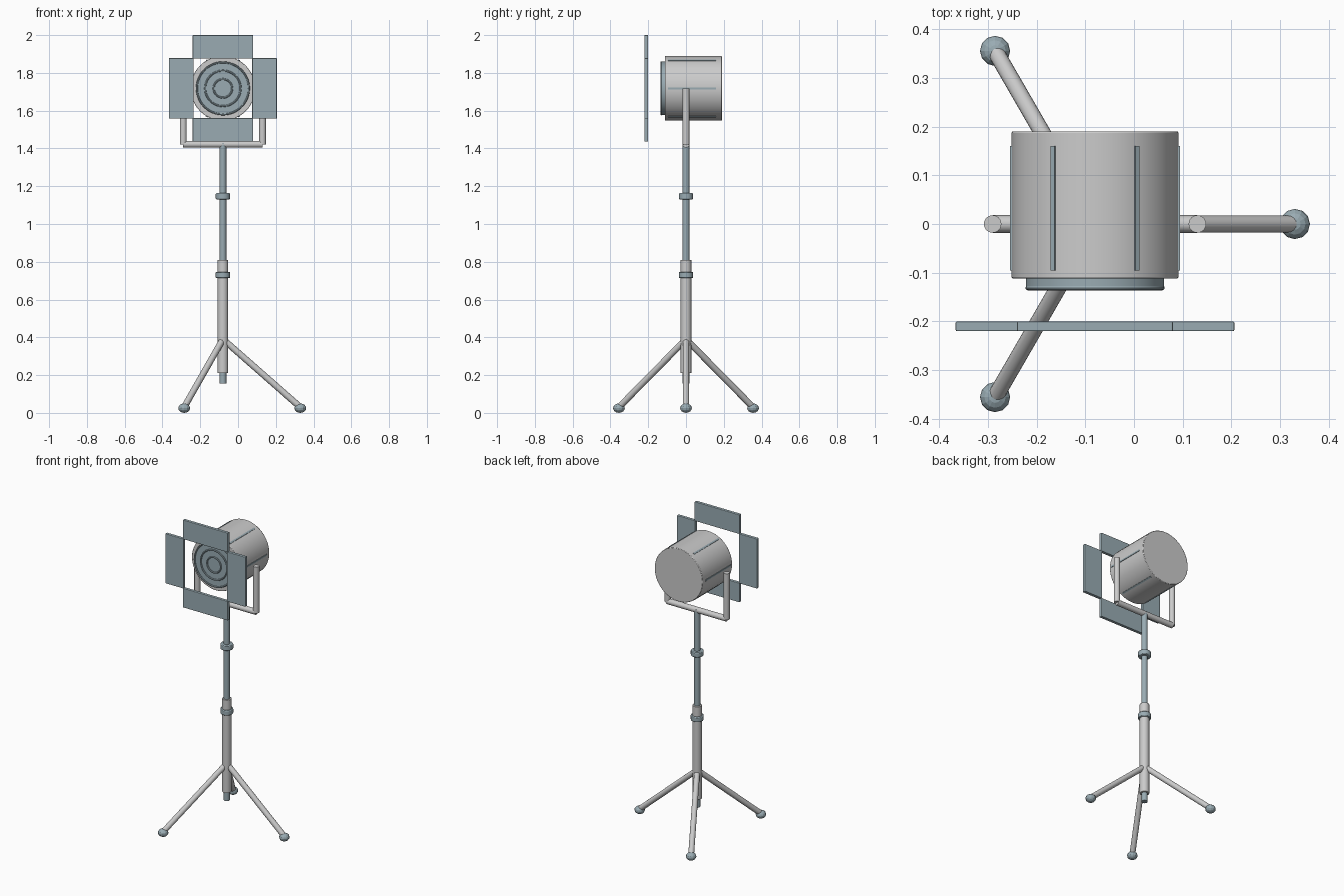
import bpy, math
from mathutils import Vector

if "Cube" in bpy.data.objects:
    bpy.data.objects.remove(bpy.data.objects["Cube"])

CX, HZ = -0.08, 1.718      # stand axis and lamp head height
dark = bpy.data.materials.new("dark_metal")
dark.diffuse_color = (0.32, 0.41, 0.45, 1)
dark.use_nodes = True
dark.node_tree.nodes["Principled BSDF"].inputs["Base Color"].default_value = dark.diffuse_color


def finish(name, mat=None, bevel=0, smooth=True):
    o = bpy.context.object
    o.name = name
    if mat:
        o.data.materials.append(mat)
    if smooth:
        bpy.ops.object.shade_smooth_by_angle(angle=math.radians(35))
    if bevel:
        m = o.modifiers.new("bevel", 'BEVEL')
        m.width, m.segments, m.limit_method = bevel, 2, 'ANGLE'
    return o


def rod(name, a, b, r, mat=None, verts=24, bevel=0):
    a, b = Vector(a), Vector(b)
    d = b - a
    bpy.ops.mesh.primitive_cylinder_add(
        vertices=verts, radius=r, depth=d.length, location=(a + b) / 2,
        rotation=d.to_track_quat('Z', 'Y').to_euler())
    return finish(name, mat, bevel)


def box(name, loc, size, mat=None, rot=(0, 0, 0), bevel=0):
    bpy.ops.mesh.primitive_cube_add(size=1, location=loc, rotation=rot)
    o = bpy.context.object
    o.scale = size
    bpy.ops.object.transform_apply(location=False, rotation=False)
    return finish(name, mat, bevel, False)


# Telescopic column and clamp collars
rod("lower_column", (CX, 0, 0.21), (CX, 0, 0.81), 0.028, bevel=0.002)
rod("inner_column", (CX, 0, 0.155), (CX, 0, 1.43), 0.018, dark)
for i, z in enumerate((0.73, 1.147)):
    rod(f"collar_{i}", (CX, 0, z - 0.016), (CX, 0, z + 0.016), 0.038, dark, bevel=0.004)

# Tripod legs and flattened feet
for i in range(3):
    a = i * math.tau / 3
    x, y = CX + 0.41 * math.cos(a), 0.41 * math.sin(a)
    rod(f"leg_{i}", (CX, 0, 0.39), (x, y, 0.03), 0.017, verts=16)
    bpy.ops.mesh.primitive_uv_sphere_add(segments=12, ring_count=8, radius=0.031,
                                         location=(x, y, 0.025), rotation=(0, 0, a))
    bpy.context.object.scale.z = 0.8
    finish(f"foot_{i}", dark, smooth=False)

# Yoke
rod("yoke_bar", (CX - 0.21, 0, 1.422), (CX + 0.21, 0, 1.422), 0.018)
for s, side in ((-1, "left"), (1, "right")):
    rod(f"yoke_arm_{side}", (CX + s * 0.21, 0, 1.42), (CX + s * 0.21, 0, 1.718), 0.018)

# Lamp housing with six cooling ribs
rod("housing", (CX, -0.112, HZ), (CX, 0.19, HZ), 0.171, verts=48, bevel=0.003)
for i in range(6):
    a = i * math.tau / 6
    box(f"rib_{i}", (CX + 0.17 * math.cos(a), 0.0325, HZ + 0.17 * math.sin(a)),
        (0.008, 0.255, 0.01), dark, (0, -a, 0))

# Stepped lens with raised rings
rod("lens", (CX, -0.127, HZ), (CX, -0.105, HZ), 0.142, dark, 48)
for i, r in enumerate((0.138, 0.094, 0.049)):
    bpy.ops.mesh.primitive_torus_add(
        major_radius=r, minor_radius=0.005, major_segments=48, minor_segments=8,
        location=(CX, -0.131, HZ), rotation=(math.pi / 2, 0, 0))
    finish(f"lens_ring_{i}", dark)

# Barn doors
for s, v, h in ((-1, "bottom", "left"), (1, "top", "right")):
    box(f"barn_door_{v}", (CX, -0.21, HZ + s * 0.22), (0.32, 0.02, 0.124), dark, bevel=0.003)
    box(f"barn_door_{h}", (CX + s * 0.2205, -0.21, HZ), (0.131, 0.02, 0.32), dark, bevel=0.003)
